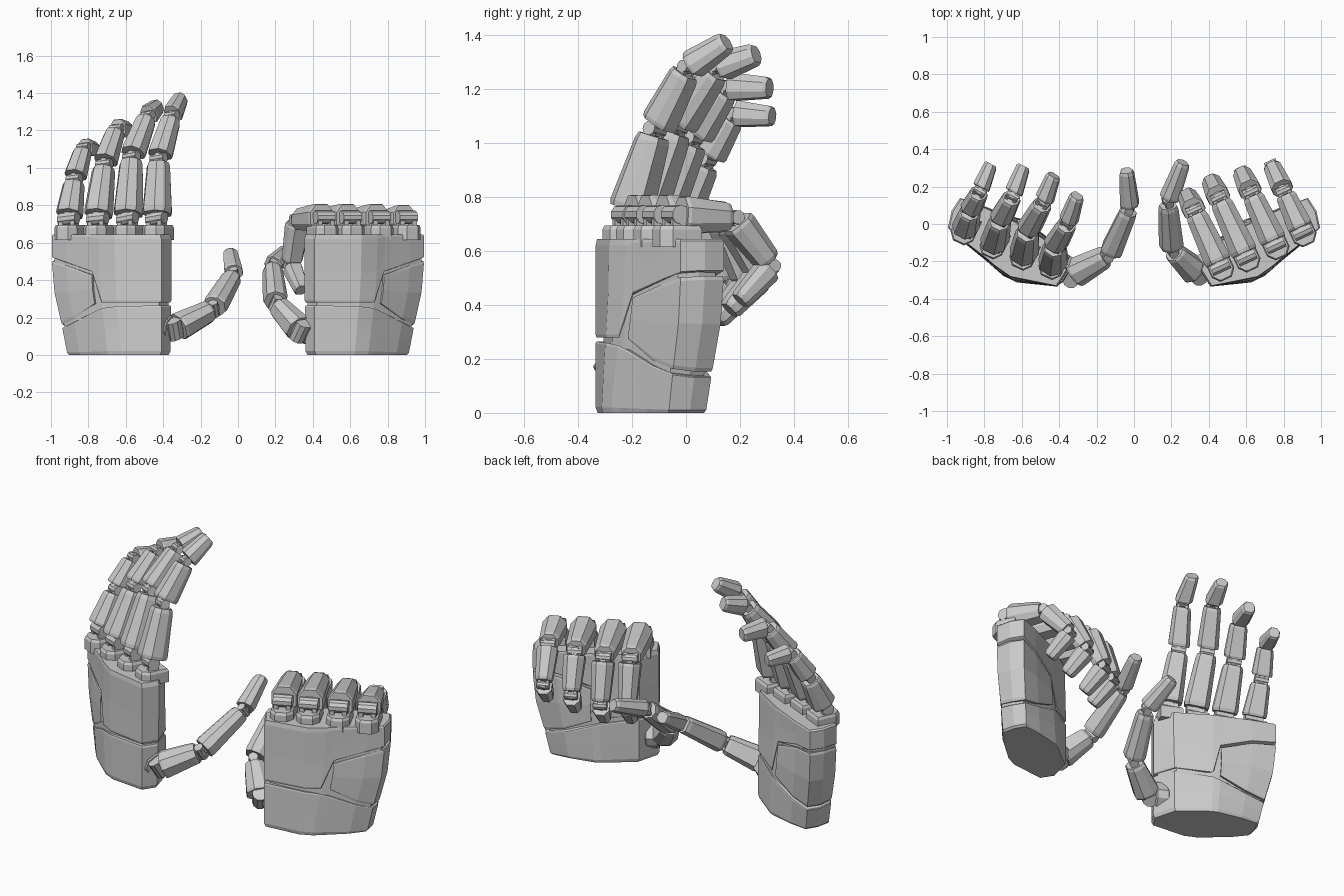
import bpy, bmesh, math
from mathutils import Vector as V

if "Cube" in bpy.data.objects:
    bpy.data.objects.remove(bpy.data.objects["Cube"])


def make(name, lofts):
    """One object from several closed lofts (each a list of equal-length rings)."""
    bm = bmesh.new()
    for rings in lofts:
        vs = [[bm.verts.new(p) for p in r] for r in rings]
        n = len(rings[0])
        for a, b in zip(vs, vs[1:]):
            for i in range(n):
                j = (i + 1) % n
                bm.faces.new((a[i], a[j], b[j], b[i]))
        bm.faces.new(vs[0][::-1])
        bm.faces.new(vs[-1])
    bmesh.ops.remove_doubles(bm, verts=bm.verts, dist=1e-5)
    bmesh.ops.recalc_face_normals(bm, faces=bm.faces)
    me = bpy.data.meshes.new(name)
    bm.to_mesh(me)
    bm.free()
    ob = bpy.data.objects.new(name, me)
    bpy.context.collection.objects.link(ob)
    return ob


# ---------------------------------------------------------------- palm
OUTLINE = [(.355, -.25), (.41, -.335), (.66, -.285), (.745, -.225), (.785, -.19),
           (.92, -.085), (.995, -.02), (.975, .07), (.93, .14), (.80, .09),
           (.63, .01), (.59, -.01), (.40, -.13)]
BULGE = [0, 0, -.025, -.045, -.045, -.03, 0, 0, 0, .035, .075, .075, .045]   # rounder wrist
SEAM = [.265, .265, .26, .25, .235, .175, .145, .135, .135, .16, .215, .23, .26]
STEP = [.28, .28, .28, .28, .445, .495, .52, .525, .525, .51, .45, .26, .28]


def scale_at(z):
    pts = [(0, .86), (.14, .905), (.35, .98), (.5, 1), (.7, 1)]
    for (a, sa), (b, sb) in zip(pts, pts[1:]):
        if z <= b:
            return sa + (sb - sa) * (z - a) / (b - a)
    return 1


def ring(m, heights, idx=range(13), inset=1.0, yin=None):
    out = []
    for i, z in zip(idx, heights):
        x, y = OUTLINE[i]
        y += BULGE[i] * max(0, 1 - z / .5)
        x, y = .68 + (x - .68) * inset, -.1 + (y + .1) * (yin or inset)
        s = scale_at(z)
        out.append(V((m * (.40 + (x - .40) * s), -.335 + (y + .335) * s, z)))
    return out


def levels(m, lo, hi, ts, idx=range(13)):
    return [ring(m, [a + (b - a) * t for a, b in zip(lo, hi)], idx, s) for t, s in ts]


def palm(side, m):
    make(side + "_palm_core", [[ring(m, [z] * 13, inset=.955, yin=.87) for z in (.03, .14, .35, .5, .63)]])
    make(side + "_wrist_block", [levels(m, [0] * 13, SEAM, [(0, .965), (.08, 1), (.55, 1), (.97, 1), (1, .985)])])
    make(side + "_palm_shell", [levels(m, STEP, [.645] * 13, [(0, .985), (.03, 1), (.45, 1), (.93, 1), (1, .975)])])
    idx = range(4, 11)
    lo = [SEAM[i] + .018 for i in idx]
    hi = [STEP[i] - .018 for i in idx]
    lo[0], lo[-1] = .275, .245
    make(side + "_outer_panel", [levels(m, lo, hi, [(0, .985), (.04, 1), (.5, 1.005), (.96, 1), (1, .985)], idx)])


# ---------------------------------------------------------------- fingers
SECTION = [(-.24, 1), (.24, 1), (.5, .4), (.5, -.45), (.32, -1), (-.32, -1), (-.5, -.45), (-.5, .4)]


def segment(p0, p1, s, w, d, g0=.024, g1=.024, tip=.9):
    """Faceted phalanx from p0 to p1; w = widths, d = half depths at both ends."""
    a = (p1 - p0).normalized()
    b = a.cross(s).normalized()
    q0, q1 = p0 + a * g0, p1 - a * g1
    out = []
    for t, k in ((0, .93), (.07, 1), (.92, 1), (1, tip)):
        ww, dd = w[0] + (w[1] - w[0]) * t, d[0] + (d[1] - d[0]) * t
        c = q0.lerp(q1, t)
        out.append([c + s * x * ww * k + b * y * dd * k for x, y in SECTION])
    return out


def box(c, ax, size):
    """Box centred on c with given axes and full sizes."""
    x, y, z = [v * h / 2 for v, h in zip(ax, size)]
    return [[c - z - x - y, c - z + x - y, c - z + x + y, c - z - x + y],
            [c + z - x - y, c + z + x - y, c + z + x + y, c + z - x + y]]


def hinge(p, s, a0, a1, w, r=.027):
    """Pin, two fork plates on the near segment and a tongue on the far one."""
    a0, a1 = a0.normalized(), a1.normalized()
    b0, b1 = a0.cross(s), a1.cross(s)
    pin = [[p + s * k * w * .42 + (a0 * math.cos(t) + b0 * math.sin(t)) * r
            for t in [i * math.tau / 10 for i in range(10)]] for k in (-1, 1)]
    forks = [box(p - a0 * .022 + s * k * w * .28, (s, b0, a0), (w * .2, r * 1.7, .07)) for k in (-1, 1)]
    tongue = box(p + a1 * .03, (s, b1, a1), (w * .3, r * 1.7, .08))
    return [pin, tongue] + forks


def finger(name, pts, w, d):
    """Three phalanges and hinges through four joint points."""
    k, j1, j2, tip = pts
    s = (j1 - k).cross(tip - j1).normalized()
    make(name + "_proximal", [segment(k, j1, s, (w, w * .78), (d, d * .72))])
    make(name + "_middle", [segment(j1, j2, s, (w * .84, w * .68), (d * .82, d * .64))])
    make(name + "_tip", [segment(j2, tip, s, (w * .68, w * .5), (d * .68, d * .5), .02, 0, .85)])
    make(name + "_hinges", hinge(j1, s, j1 - k, j2 - j1, w * .68) + hinge(j2, s, j2 - j1, tip - j2, w * .58, .023))
    return s


def knuckle(name, k, s, m, a1):
    u, n, z = V((m * .906, .423, 0)), V((-m * .423, .906, 0)), V((0, 0, 1))
    base = V((k.x, k.y, .665))
    block = [[base + u * x * .066 * f + n * y * .078 * f + z * h for x, y in
              ((-1, -.5), (-.5, -1), (.5, -1), (1, -.5), (1, 1), (-1, 1))]
             for h, f in ((-.05, 1), (.015, 1), (.03, .9))]
    make(name + "_knuckle_base", [block])
    make(name + "_knuckle_hinge", hinge(k, s, z, a1, .125, .036))


NAMES = ["index", "middle", "ring", "little"]
WIDTH = [.148, .148, .145, .138]

# open hand (left): knuckle, joint, joint, tip
OPEN = [[(-.435, -.215, .73), (-.425, -.115, 1.05), (-.355, .005, 1.28), (-.305, .15, 1.375)],
        [(-.59, -.165, .73), (-.57, -.035, 1.06), (-.485, .115, 1.28), (-.43, .26, 1.33)],
        [(-.75, -.105, .73), (-.715, .025, 1.02), (-.65, .15, 1.21), (-.59, .31, 1.205)],
        [(-.905, -.03, .73), (-.875, .075, .94), (-.825, .175, 1.11), (-.765, .32, 1.10)]]

# clenched hand (right): knuckle, proximal length, middle reach and drop
FIST = [((.46, -.225), .33, .09, .25), ((.60, -.175), .35, .10, .25),
        ((.755, -.11), .31, .12, .215), ((.90, -.04), .24, .155, .18)]


def fist_points(k, length, reach, drop):
    n, z = V((-.42, .906, 0)), V((0, 0, 1))
    k = V((*k, .735))
    j1 = k + n * length - z * .01
    j2 = j1 + n * reach - z * drop
    return [k, j1, j2, j2 - n * .13 - z * .13]


THUMB = {"left": [(-.335, -.275, .14), (-.13, -.165, .245), (-.02, .085, .43), (-.04, .285, .545)],
         "right": [(.335, -.265, .13), (.20, -.14, .275), (.18, .12, .475), (.26, .33, .555)]}

for side, m in (("left", -1), ("right", 1)):
    palm(side, m)
    for i, nm in enumerate(NAMES):
        pts = [V(p) for p in OPEN[i]] if m < 0 else fist_points(*FIST[i])
        name = f"{side}_{nm}"
        s = finger(name, pts, WIDTH[i], .076 if i < 3 else .07)
        knuckle(name, pts[0], s, m, pts[1] - pts[0])
    # thumb with its socket in the wrist
    pts = [V(p) for p in THUMB[side]]
    s = finger(side + "_thumb", pts, .145, .072)
    root = V((m * .42, -.215, .13))
    make(side + "_thumb_socket", [segment(root, pts[0], s, (.14, .14), (.07, .07), 0, .03)])
    make(side + "_thumb_root_hinge", hinge(pts[0], s, pts[0] - root, pts[1] - pts[0], .13, .045))
